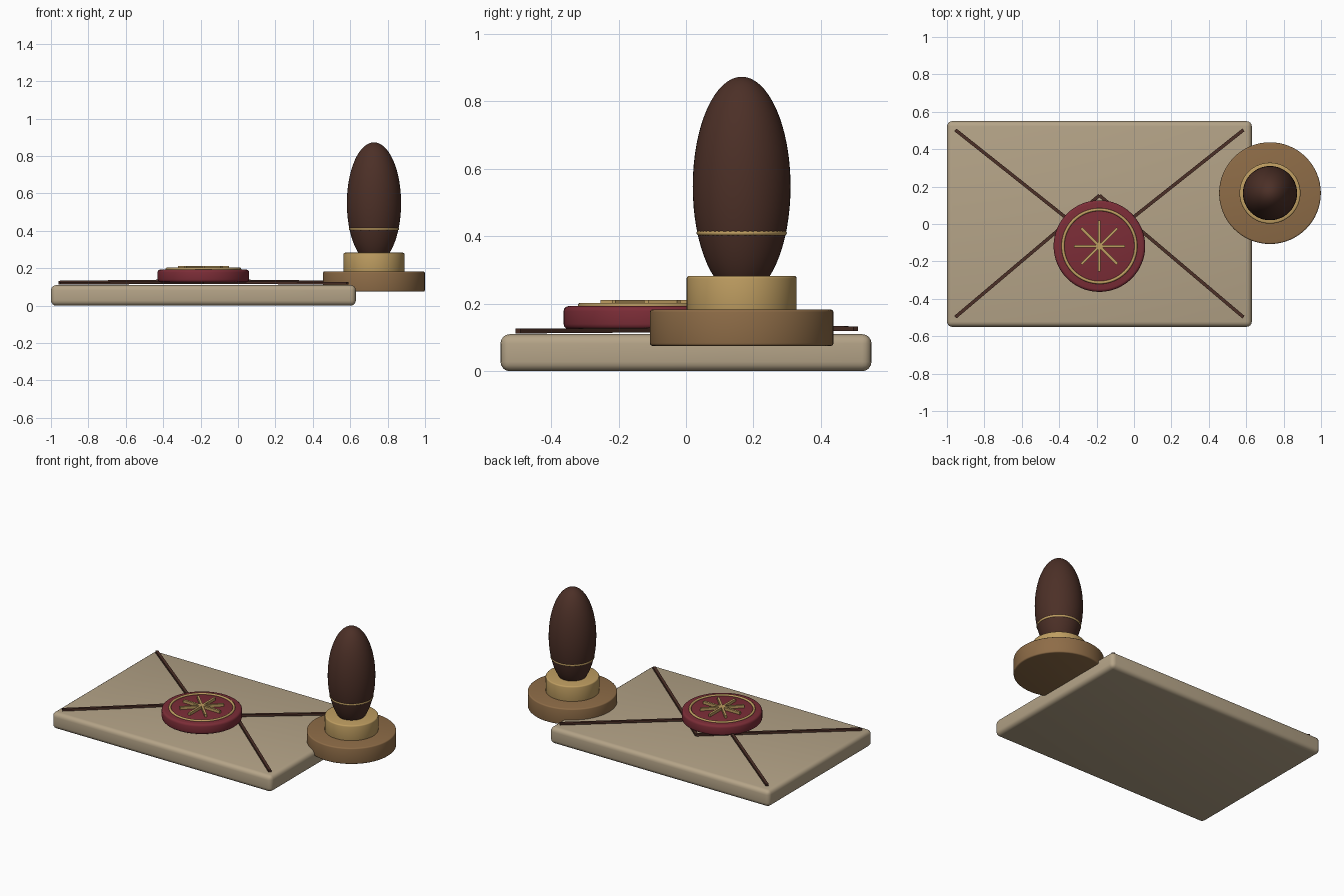
import bpy, math
from mathutils import Vector

if "Cube" in bpy.data.objects:
    bpy.data.objects.remove(bpy.data.objects["Cube"])


def material(name, rgb):
    m = bpy.data.materials.new(name)
    m.diffuse_color = (*rgb, 1)
    m.use_nodes = True
    m.node_tree.nodes["Principled BSDF"].inputs["Base Color"].default_value = m.diffuse_color
    return m


PAPER = material("parchment", (0.46, 0.37, 0.245))
WAX = material("red wax", (0.20, 0.026, 0.038))
BRASS = material("brass", (0.52, 0.34, 0.12))
OAK = material("light wood", (0.27, 0.15, 0.063))
DARK = material("dark wood", (0.072, 0.029, 0.020))


def finish(name, mat, bevel=0, segments=3):
    ob = bpy.context.object
    ob.name = name
    ob.data.materials.append(mat)
    if bevel:
        mod = ob.modifiers.new("Rounded edges", 'BEVEL')
        mod.width, mod.segments = bevel, segments
        mod.limit_method = 'ANGLE'
        bpy.ops.object.modifier_apply(modifier=mod.name)
    bpy.ops.object.shade_smooth_by_angle(angle=math.radians(40))
    return ob


def box(name, mat, loc, size, rot=None, bevel=0, segments=3):
    bpy.ops.mesh.primitive_cube_add(size=1, location=loc)
    ob = bpy.context.object
    ob.scale = size
    bpy.ops.object.transform_apply(location=False, rotation=False, scale=True)
    if rot:
        ob.rotation_euler = rot
    return finish(name, mat, bevel, segments)


def strip(name, mat, a, b, width, height):
    """Thin bar running from a to b."""
    a, b = Vector(a), Vector(b)
    d = b - a
    rot = (0, -math.asin(d.z / d.length), math.atan2(d.y, d.x))
    return box(name, mat, (a + b) / 2, (d.length, width, height), rot)


def disc(name, mat, centre, radius, z0, z1, bevel):
    bpy.ops.mesh.primitive_cylinder_add(
        vertices=64, radius=radius, depth=z1 - z0,
        location=(*centre, (z0 + z1) / 2))
    return finish(name, mat, bevel)


def ring(name, mat, centre, z, major, minor):
    bpy.ops.mesh.primitive_torus_add(
        major_segments=64, minor_segments=10, major_radius=major,
        minor_radius=minor, location=(*centre, z))
    return finish(name, mat)


# Envelope body
MID = -0.185
box("envelope", PAPER, (MID, 0, 0.055), (1.63, 1.10, 0.11), bevel=0.028, segments=4)

# Flap seams: the front pair meets behind the seal, the back pair under it
for side, label in ((-1, "left"), (1, "right")):
    x = MID + side * 0.77
    strip("front_seam_" + label, DARK, (x, -0.498, 0.119), (MID, 0.153, 0.124), 0.018, 0.014)
    strip("back_seam_" + label, DARK, (x, 0.503, 0.126), (MID, -0.108, 0.134), 0.018, 0.014)

# Wax seal with brass ring and eight-pointed star
SEAL = (MID, -0.118)
disc("wax_seal", WAX, SEAL, 0.245, 0.125, 0.193, 0.015)
ring("seal_ring", BRASS, SEAL, 0.195, 0.195, 0.008)
for i in range(4):
    box("star_bar_%d" % (i + 1), BRASS, (*SEAL, 0.201), (0.272, 0.014, 0.020),
        (0, 0, i * math.pi / 4))

# Stamp: base, collar, handle and handle ring
STAMP = (0.727, 0.165)
disc("stamp_base", OAK, STAMP, 0.272, 0.075, 0.183, 0.008)
disc("stamp_collar", BRASS, STAMP, 0.163, 0.175, 0.283, 0.008)
bpy.ops.mesh.primitive_uv_sphere_add(segments=48, ring_count=32, radius=1,
                                     location=(*STAMP, 0.548))
bpy.context.object.scale = (0.145, 0.145, 0.325)
bpy.ops.object.transform_apply(location=False, rotation=False, scale=True)
finish("stamp_handle", DARK)
ring("handle_ring", BRASS, STAMP, 0.410, 0.126, 0.008)
